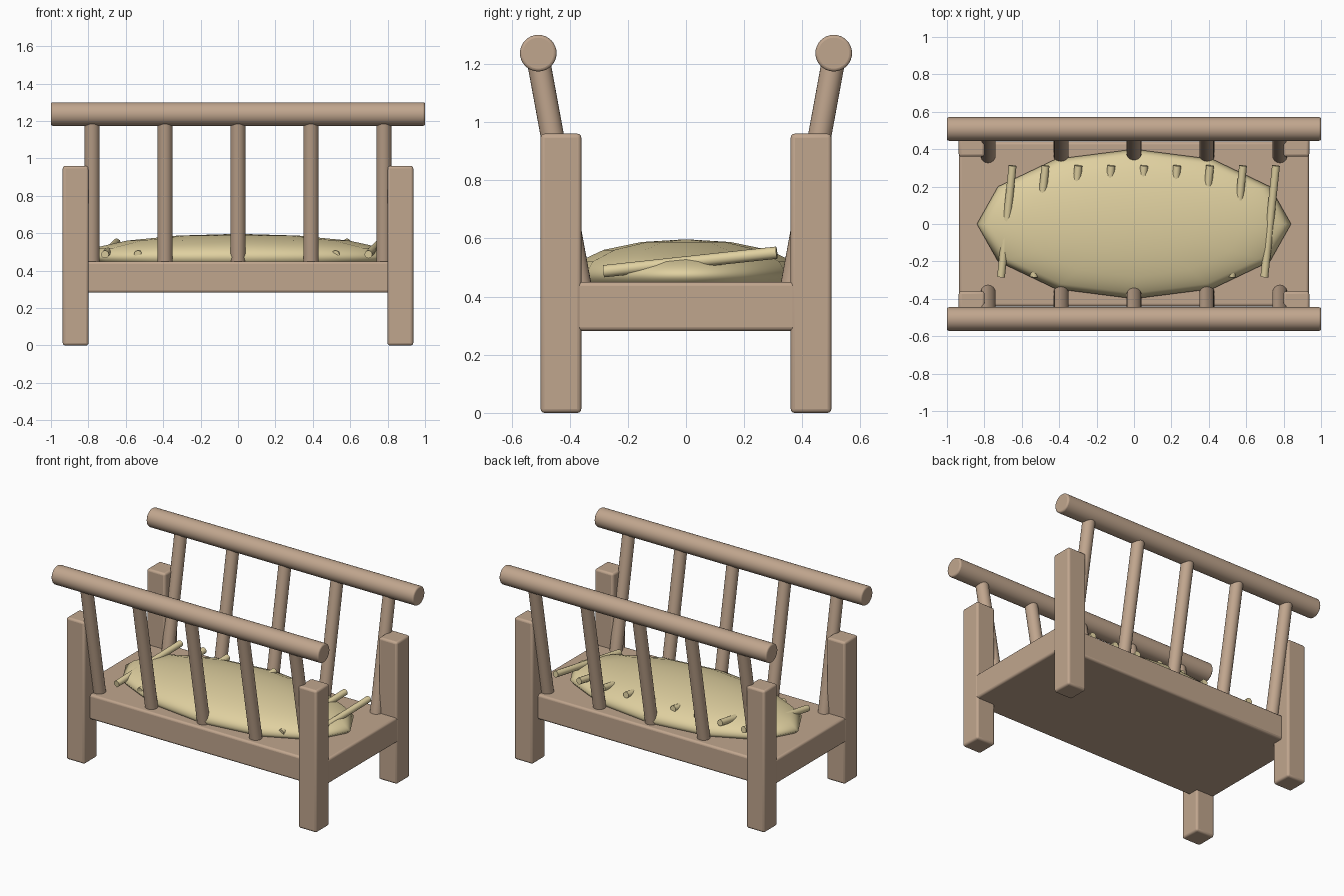
import bpy
from math import radians
from mathutils import Vector

default = bpy.data.objects.get("Cube")
if default:
    bpy.data.objects.remove(default, do_unlink=True)


def make_material(name, rgb):
    mat = bpy.data.materials.new(name)
    mat.use_nodes = True
    mat.diffuse_color = (*rgb, 1)
    mat.node_tree.nodes["Principled BSDF"].inputs["Base Color"].default_value = (*rgb, 1)
    return mat


wood = make_material("light wood", (0.53, 0.38, 0.27))
straw = make_material("straw", (0.74, 0.63, 0.35))


def finish(name, mat, bevel=0):
    obj = bpy.context.object
    obj.name = name
    obj.data.materials.append(mat)
    if bevel:
        bpy.ops.object.transform_apply(location=False, rotation=False, scale=True)
        mod = obj.modifiers.new("soft edges", "BEVEL")
        mod.width = bevel
        mod.segments = 3
        mod.limit_method = "ANGLE"
        mod.angle_limit = radians(40)
    bpy.ops.object.shade_smooth_by_angle(angle=radians(40))
    return obj


def box(name, center, size, mat):
    bpy.ops.mesh.primitive_cube_add(size=1, location=center)
    bpy.context.object.scale = size
    return finish(name, mat, 0.014)


def rod(name, start, end, radius, mat, sides, bevel=0):
    start, end = Vector(start), Vector(end)
    axis = end - start
    bpy.ops.mesh.primitive_cylinder_add(vertices=sides, radius=radius,
                                        depth=axis.length, location=(start + end) / 2)
    bpy.context.object.rotation_euler = axis.to_track_quat("Z", "Y").to_euler()
    return finish(name, mat, bevel)


# Platform and corner posts
box("platform", (0, 0, 0.366), (1.87, 0.88, 0.168), wood)
for sx, side in ((1, "left"), (-1, "right")):
    for sy, end in ((-1, "front"), (1, "back")):
        box(f"{end}_{side}_post", (sx * 0.868, sy * 0.43, 0.48), (0.138, 0.14, 0.96), wood)

# Round rails on leaning spindles
for sy, end in ((-1, "front"), (1, "back")):
    rod(f"{end}_rail", (-1, sy * 0.508, 1.237), (1, sy * 0.508, 1.237), 0.063, wood, 32, 0.01)
    for i in range(5):
        x = (i - 2) * 0.39
        rod(f"{end}_spindle_{i + 1}", (x, sy * 0.36, 0.41), (x, sy * 0.507, 1.21), 0.04, wood, 24)

# Faceted straw mattress, half sunk into the platform
bpy.ops.mesh.primitive_uv_sphere_add(segments=12, ring_count=8, radius=1, location=(0, 0, 0.473))
bpy.context.object.scale = (0.84, 0.4, 0.124)
finish("mattress", straw)

# Straight stalks running through the mattress, poking out at both ends
for i in range(9):
    shift = (i - 4) * 0.176
    rod(f"stalk_{i + 1}", (shift - 0.007, -0.283, 0.487), (shift + 0.055, 0.312, 0.551),
        0.021, straw, 12)
